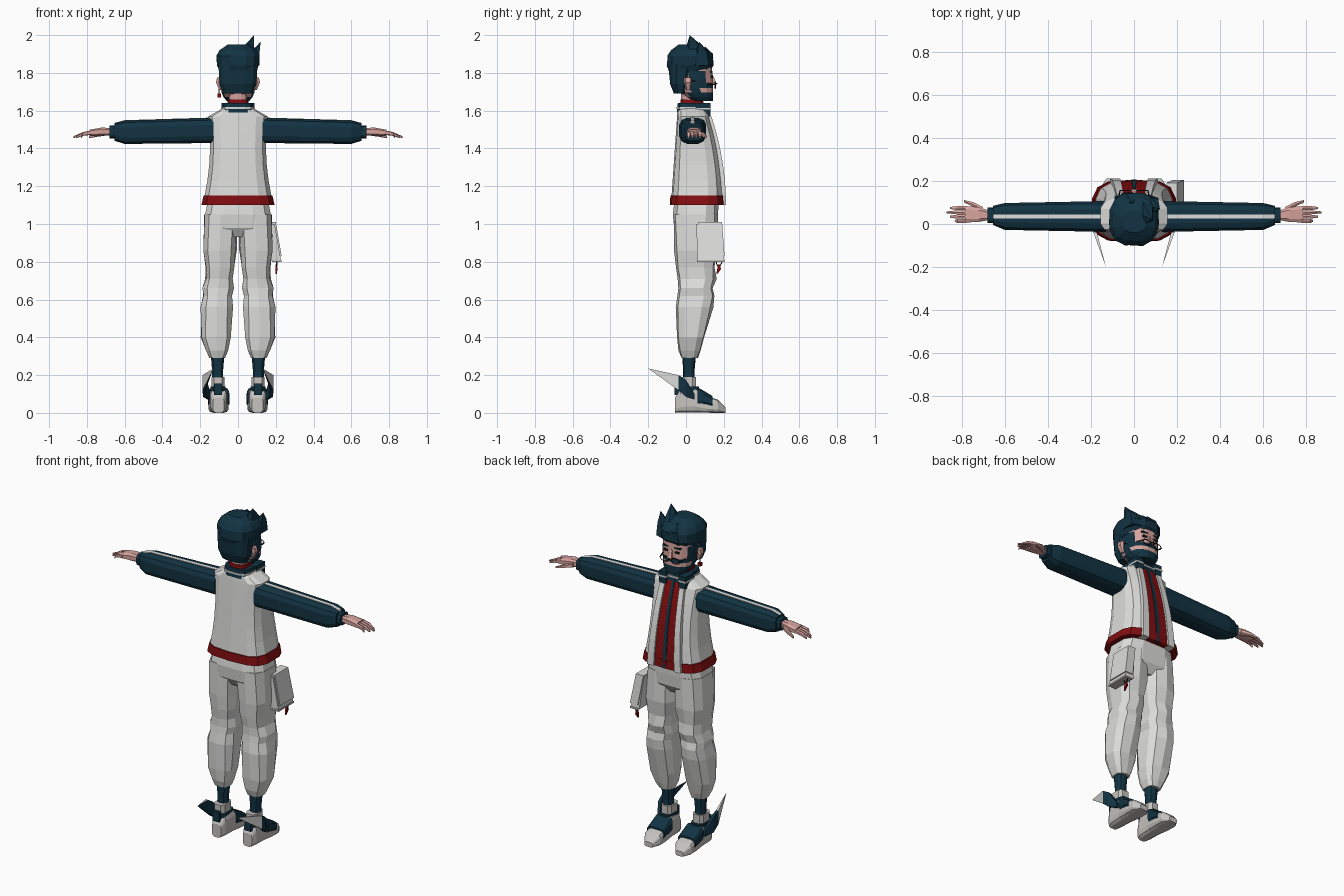
import bpy, bmesh, math, random

random.seed(4)
cube = bpy.data.objects.get("Cube")
if cube:
    bpy.data.objects.remove(cube)


def material(name, red, green, blue):
    mat = bpy.data.materials.new(name)
    mat.use_nodes = True
    mat.diffuse_color = (red, green, blue, 1)
    mat.node_tree.nodes["Principled BSDF"].inputs["Base Color"].default_value = mat.diffuse_color
    return mat


WHITE = material("off white cloth", .72, .72, .71)
GREY = material("shoe grey", .56, .55, .53)
NAVY = material("dark navy", .006, .033, .055)
RED = material("deep red", .22, .004, .005)
SKIN = material("skin", .68, .37, .34)
BLACK = material("black", .01, .01, .01)


def add_object(name, data, materials, mirrored):
    for mat in materials:
        data.materials.append(mat)
    part = bpy.data.objects.new(name, data)
    bpy.context.collection.objects.link(part)
    if mirrored:
        part.modifiers.new("Mirror", "MIRROR").use_mirror_merge = False


def loft(name, axis, rings, *materials, sides=12, curve=.6, mirrored=False, pick=None, jitter=0):
    """Skin rings (position, centre a, centre b, radius a, radius b); curve 0 is a box, 1 an ellipse."""
    bm = bmesh.new()
    loops = []
    for position, centre_a, centre_b, radius_a, radius_b in rings:
        loop = []
        for i in range(sides):
            angle = math.tau * (i + .5) / sides
            cos, sin = math.cos(angle), math.sin(angle)
            wobble = 1 + random.uniform(-jitter, jitter)
            a = centre_a + math.copysign(abs(cos) ** curve, cos) * radius_a * wobble
            b = centre_b + math.copysign(abs(sin) ** curve, sin) * radius_b * wobble
            point = {"x": (position, a, b), "y": (a, position, b), "z": (a, b, position)}[axis]
            loop.append(bm.verts.new(point))
        loops.append(loop)
    for low, high in zip(loops, loops[1:]):
        for i in range(sides):
            bm.faces.new((low[i - 1], low[i], high[i], high[i - 1]))
    bm.faces.new(loops[0])
    bm.faces.new(loops[-1])
    bmesh.ops.remove_doubles(bm, verts=bm.verts, dist=.0001)
    bmesh.ops.recalc_face_normals(bm, faces=bm.faces)
    if pick:
        for face in bm.faces:
            face.material_index = pick(face.calc_center_median(), face.normal)
    mesh = bpy.data.meshes.new(name)
    bm.to_mesh(mesh)
    bm.free()
    add_object(name, mesh, materials, mirrored)


def box(name, centre, size, mat, mirrored=False):
    x, y, z = centre
    width, depth, height = (extent / 2 for extent in size)
    rings = [(level, x, y, width, depth) for level in (z - height, z + height)]
    loft(name, "z", rings, mat, sides=4, curve=0, mirrored=mirrored)


def wire(name, points, mat, cyclic=False, mirrored=False):
    curve = bpy.data.curves.new(name, "CURVE")
    curve.dimensions = "3D"
    curve.bevel_depth = .003
    curve.bevel_resolution = 0
    spline = curve.splines.new("POLY")
    spline.points.add(len(points) - 1)
    for spline_point, place in zip(spline.points, points):
        spline_point.co = (*place, 1)
    spline.use_cyclic_u = cyclic
    add_object(name, curve, [mat], mirrored)


def steps(start, end, count):
    return [start + (end - start) * i / count for i in range(count + 1)]


# Jacket body: the front slopes back and the waist is slightly pinched
HEM, SHOULDER = 1.1, 1.57


def front(z):
    return .2 - .35 * (z - HEM) ** 2


def torso(z, grow=0):
    back = -.08 + .07 * (z - HEM)
    width = .15 + .4 * (z - 1.42) ** 2
    return z, 0, (front(z) + back) / 2, width + grow, (front(z) - back) / 2 + grow


def front_strip(name, centre, width, lift, mat, top=1.63, mirrored=False):
    rings = []
    for z in steps(HEM, top, 6):
        narrowing = 1 - .6 * (z - HEM)
        rings.append((z, centre * narrowing, front(z) / 2 + lift, width * narrowing, front(z) / 2))
    loft(name, "z", rings, mat, sides=4, curve=0, mirrored=mirrored)


yoke = [(1.6, 0, .035, .105, .08), (1.62, 0, .035, .07, .07)]
loft("jacket", "z", [torso(z) for z in steps(1.14, SHOULDER, 5)] + yoke, WHITE, sides=14)
loft("hem_band", "z", [torso(z, .006) for z in (HEM, 1.15)], RED, sides=14)
loft("jacket_collar", "z", [(1.59, 0, .035, .085, .085), (1.64, 0, .03, .08, .075)], NAVY)
loft("collar_stripe", "z", [(z, 0, .033, .085, .084) for z in (1.61, 1.62)], WHITE)
loft("shirt_collar", "z", [(1.6, 0, .035, .06, .07), (1.66, 0, .03, .055, .06)], RED)
front_strip("shirt_front", 0, .07, .002, RED)
front_strip("zip", 0, .012, .006, NAVY)
front_strip("jacket_edges", .09, .022, .012, WHITE, top=SHOULDER, mirrored=True)
box("collar_tips", (.065, .09, 1.605), (.045, .08, .07), NAVY, mirrored=True)
box("collar_tip_stripes", (.065, .09, 1.61), (.05, .085, .01), WHITE, mirrored=True)

# Sleeves with a stripe along the top, and cuffs
sleeve = [(x, .035, 1.495 - .02 * (x - .13), .073 - .02 * (x - .13), .069 - .01 * x)
          for x in steps(.13, .6, 3)]
sleeve.append((.655, .04, 1.487, .045, .047))
stripe = [(x, .035, b + radius - .004, .01, .005) for x, a, b, depth, radius in sleeve]
loft("sleeves", "x", sleeve, NAVY, mirrored=True)
loft("sleeve_stripes", "x", stripe, WHITE, sides=4, curve=0, mirrored=True)
loft("cuffs", "x", [(x, .04, 1.488, .037, .035) for x in (.64, .68)], NAVY, mirrored=True)

# Hands: four fanned fingers and a thumb
palm = [(.67, .04, 1.488, .022, .02), (.72, .044, 1.489, .036, .023), (.785, .045, 1.483, .04, .017)]
loft("palms", "x", palm, SKIN, sides=8, mirrored=True)
for i, finger in enumerate(("little", "ring", "middle", "index")):
    y = .014 + .02 * i
    reach = .87 - .015 * abs(i - 2) - (finger == "little") * .01
    finger_rings = [(.775, y, 1.484, .01, .012), (.82, y, 1.477, .01, .01), (reach, y, 1.46, .005, .005)]
    loft(finger + "_fingers", "x", finger_rings, SKIN, sides=6, mirrored=True)
thumb = [(.7, .065, 1.483, .015, .015), (.745, .09, 1.473, .012, .011), (.79, .106, 1.46, .006, .006)]
loft("thumbs", "x", thumb, SKIN, sides=6, mirrored=True)

# Baggy trousers gathered at the knee and ankle
trouser_leg = [(.29, .11, .02, .04, .045), (.33, .11, .02, .06, .06), (.4, .115, .025, .082, .075),
               (.56, .113, .04, .085, .1), (.62, .108, .05, .077, .1), (.66, .106, .05, .085, .095),
               (.71, .1, .057, .073, .1), (.77, .095, .05, .08, .105), (.86, .098, .05, .09, .113),
               (1.05, .09, .05, .088, .12)]
loft("trouser_legs", "z", trouser_leg, WHITE, sides=10, curve=.7, mirrored=True, jitter=.06)
seat = [(.93, 0, .05, .06, .08), (.98, 0, .05, .17, .115), (1.05, 0, .05, .178, .122), (1.11, 0, .055, .165, .12)]
loft("trouser_seat", "z", seat, WHITE)

# Socks and shoes
loft("socks", "z", [(.15, .108, .015, .03, .03), (.22, .108, .015, .03, .03), (.3, .108, .016, .037, .036)],
     NAVY, sides=10, curve=.8, mirrored=True)
shoe = [(y, .103, height / 2, width, height / 2) for y, width, height in (
    (-.058, .03, .08), (-.03, .043, .13), (.045, .047, .14), (.11, .053, .09), (.17, .053, .07), (.21, .026, .03))]
loft("shoes", "y", shoe, GREY, curve=.5, mirrored=True)
loft("shoe_collars", "z", [(z, .106, .006, .036, .05) for z in (.09, .19)], GREY, sides=8, mirrored=True)
loft("shoe_straps", "y", [(.06, .103, .09, .057, .046), (.09, .103, .08, .058, .04), (.14, .103, .06, .058, .03)],
     NAVY, curve=.5, mirrored=True)
loft("ankle_straps", "z", [(z, .106, .01, .041, .062) for z in (.115, .14)], NAVY, sides=8, mirrored=True)
box("heel_patches", (.106, -.05, .125), (.043, .022, .06), NAVY, mirrored=True)
fin = [(-.2, .13, .235, 0, 0), (-.04, .18, .16, .008, .04), (0, .175, .13, .01, .045), (.045, .153, .085, .008, .015)]
loft("heel_fins", "y", fin, NAVY, WHITE, sides=4, curve=0, mirrored=True,
     pick=lambda spot, normal: int(spot.y < -.03 and (normal.x > .2 or normal.z > .6)))

# Side pouch with a flap and a hanging charm
loft("pouch", "z", [(.805, .2, .13, .028, .07), (1, .172, .12, .022, .065)], WHITE, sides=4, curve=0)
loft("pouch_flap", "z", [(.83, .205, .137, .026, .067), (1.01, .175, .128, .025, .063)], WHITE, sides=4, curve=0)
box("pouch_trim", (.205, .13, .805), (.052, .145, .01), GREY)
charm_ring = [(.205, .175 + .015 * math.cos(angle), .795 + .018 * math.sin(angle)) for angle in range(6)]
wire("charm_ring", charm_ring, BLACK, cyclic=True)
loft("charm_strap", "z", [(.735, .203, .163, .003, .003), (.76, .203, .175, .006, .01), (.785, .203, .175, .004, .006)],
     RED, sides=4, curve=0)

# Neck and head; faces of the jaw, sideburns and upper lip form the beard
def head_ring(z):
    rounding = (1 - ((1.8 - z) / .17) ** 4) ** .5
    back = -.06 + 1.2 * max(0, 1.72 - z)
    face = .145 - .05 * max(0, z - 1.72)
    return z, 0, (face + back) / 2, .095 * rounding, (face - back) / 2


def beard(spot, normal):
    jaw = spot.y > .025 and spot.z < 1.7
    sideburn = .015 < spot.y < .09 and spot.z < 1.8 and abs(spot.x) > .06
    upper_lip = spot.y > .1 and 1.72 < spot.z < 1.74
    return int(jaw or sideburn or upper_lip)


loft("neck", "z", [(z, 0, .02, .05, .047) for z in (1.6, 1.72)], SKIN, curve=.9)
loft("head", "z", [head_ring(z) for z in steps(1.65, 1.88, 10)], SKIN, NAVY, sides=16, curve=.8, pick=beard)
loft("nose", "z", [(1.743, 0, .14, .014, .022), (1.79, 0, .13, .006, .012)], SKIN, sides=4, curve=0)
loft("ears", "z", [(1.71, .092, .012, .008, .012), (1.75, .1, .01, .018, .02), (1.775, .1, .01, .012, .02)],
     SKIN, sides=6, mirrored=True)
box("eyes", (.036, .13, 1.78), (.028, .024, .012), BLACK, mirrored=True)
box("eyebrows", (.038, .13, 1.805), (.04, .022, .008), NAVY, mirrored=True)

# Low-worn glasses and a single earring
lens = [(.036 + .029 * math.cos(angle), .155, 1.735 + .017 * math.sin(angle)) for angle in steps(0, math.tau, 8)[1:]]
wire("lens_frames", lens, BLACK, cyclic=True, mirrored=True)
wire("glasses_arms", [(.064, .155, 1.738), (.1, .02, 1.76)], BLACK, mirrored=True)
wire("glasses_bridge", [(-.01, .158, 1.74), (0, .165, 1.745), (.01, .158, 1.74)], BLACK)
wire("earring", [(-.1, .01, 1.715), (-.1, .01, 1.685)], BLACK)
box("earring_bead", (-.1, .01, 1.68), (.018, .018, .02), RED)

# Hair: nape, crown and swept-up spikes
nape = [(1.69, 0, -.03, .08, .035), (1.74, 0, -.03, .1, .055), (1.85, 0, -.02, .107, .077)]
crown = [(1.81, 0, .017, .1, .11), (1.84, 0, .022, .112, .125), (1.89, 0, .022, .116, .123),
         (1.92, 0, .02, .1, .1), (1.95, 0, .01, .055, .05)]
loft("nape_hair", "z", nape, NAVY, curve=.75)
loft("crown_hair", "z", crown, NAVY, curve=.75, jitter=.02)
spikes = {"tall_spike": [(1.88, .045, .07, .06, .08), (1.94, .06, .045, .03, .045), (2, .085, .02, 0, 0)],
          "side_spike": [(1.84, .08, .085, .04, .055), (1.91, .093, .085, .025, .035), (1.965, .12, .07, 0, 0)],
          "fringe_spike": [(1.84, -.035, .1, .055, .045), (1.9, -.02, .11, .045, .035), (1.94, -.01, .1, 0, 0)]}
for name, rings in spikes.items():
    loft(name, "z", rings, NAVY, sides=5, curve=.8)
